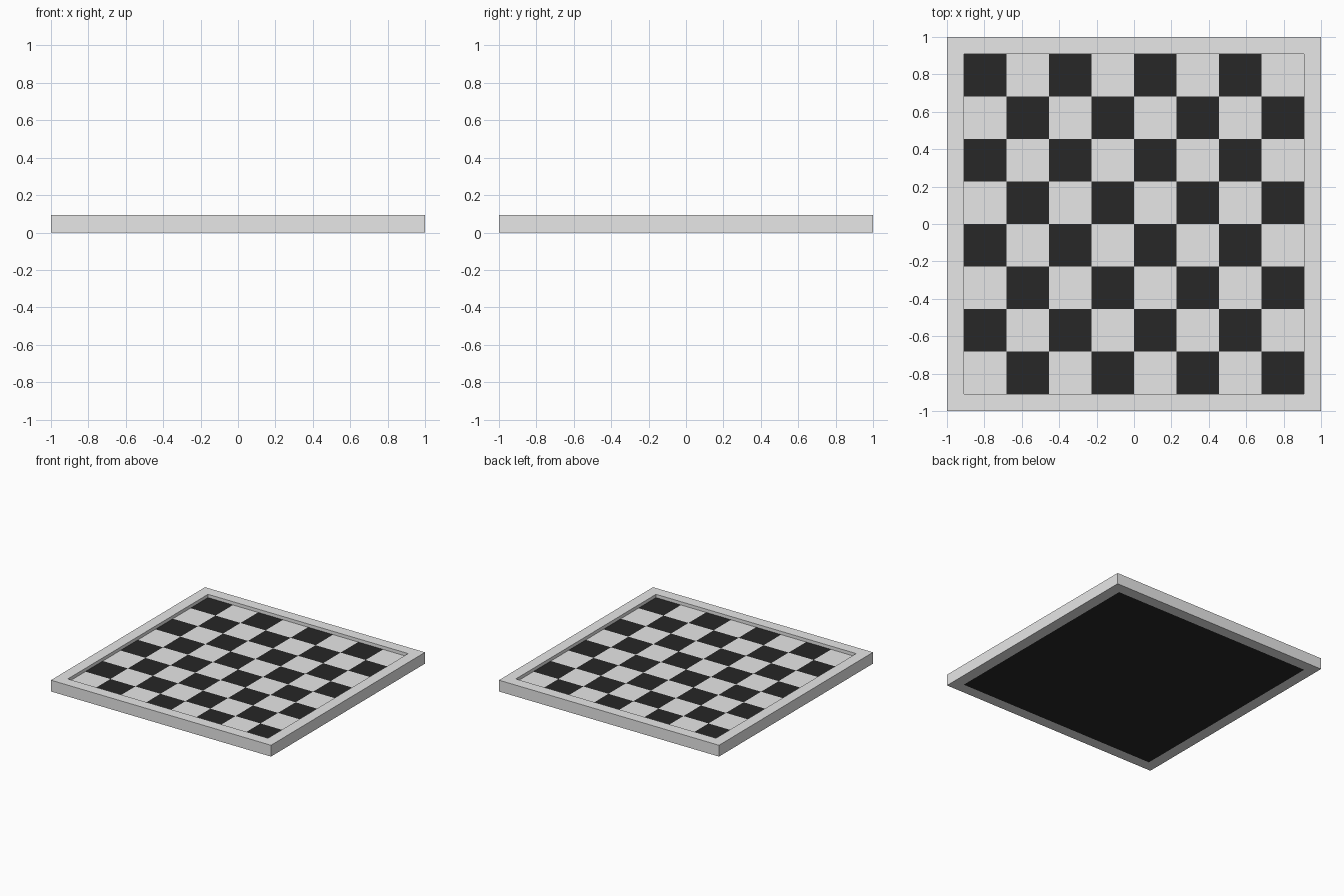
import bpy
import bmesh

cube = bpy.data.objects.get("Cube")
if cube:
    bpy.data.objects.remove(cube, do_unlink=True)

OUTER = 1.0
INNER = 0.91
HEIGHT = 0.093
RECESS = 0.027
TILES = 8


def make_material(name, value):
    mat = bpy.data.materials.new(name)
    color = (value, value, value, 1.0)
    mat.diffuse_color = color
    mat.use_nodes = True
    mat.node_tree.nodes["Principled BSDF"].inputs["Base Color"].default_value = color
    return mat


def make_object(name, bm, materials):
    bmesh.ops.recalc_face_normals(bm, faces=bm.faces)
    mesh = bpy.data.meshes.new(name)
    bm.to_mesh(mesh)
    bm.free()
    for mat in materials:
        mesh.materials.append(mat)
    obj = bpy.data.objects.new(name, mesh)
    bpy.context.collection.objects.link(obj)
    return obj


light = make_material("light grey", 0.8)
dark = make_material("charcoal", 0.02)

# Frame: square ring with mitred corners
bm = bmesh.new()
rings = []
for half, z in ((OUTER, 0), (OUTER, HEIGHT), (INNER, HEIGHT), (INNER, 0)):
    rings.append([bm.verts.new((sx * half, sy * half, z))
                  for sx, sy in ((-1, -1), (1, -1), (1, 1), (-1, 1))])
for r in range(4):
    a, b = rings[r], rings[(r + 1) % 4]
    for i in range(4):
        j = (i + 1) % 4
        bm.faces.new((a[i], a[j], b[j], b[i]))
make_object("frame", bm, [light])

# Board: gridded top sunk below the rim, thickened down to the ground
bm = bmesh.new()
bmesh.ops.create_grid(bm, x_segments=TILES, y_segments=TILES, size=INNER)
top = HEIGHT - RECESS
extruded = bmesh.ops.extrude_face_region(bm, geom=bm.faces[:], use_keep_orig=True)
for v in extruded["geom"]:
    if isinstance(v, bmesh.types.BMVert):
        v.co.z = top
bmesh.ops.recalc_face_normals(bm, faces=bm.faces)

# Alternate the tiles on top; underside and edges stay dark
step = 2 * INNER / TILES
for face in bm.faces:
    center = face.calc_center_median()
    column = int((center.x + INNER) / step)
    row = int((center.y + INNER) / step)
    is_top = center.z > top - 0.001
    face.material_index = 0 if is_top and (column + row) % 2 == 0 else 1
    if not is_top:
        face.material_index = 1
    elif (column + row) % 2:
        face.material_index = 1
make_object("checkered_board", bm, [light, dark])
